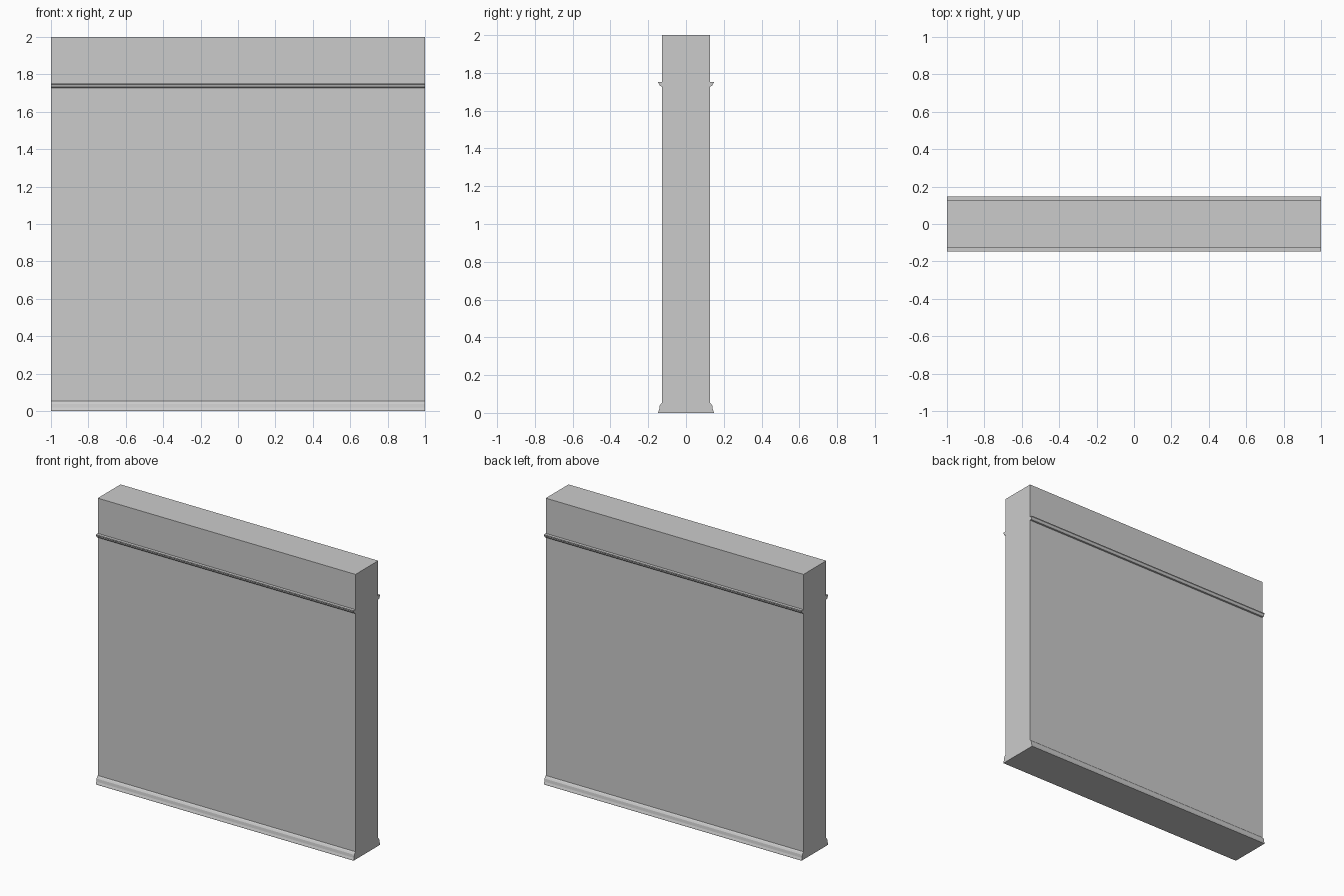
import bpy
import bmesh

cube = bpy.data.objects.get("Cube")
if cube:
    bpy.data.objects.remove(cube, do_unlink=True)

HALF_LENGTH = 1.0
WALL = 0.126    # half thickness of the wall
EDGE = 0.147    # reach of the mouldings

plaster = bpy.data.materials.new("grey plaster")
plaster.use_nodes = True
colour = (0.6, 0.6, 0.6, 1)
plaster.diffuse_color = colour
plaster.node_tree.nodes["Principled BSDF"].inputs["Base Color"].default_value = colour


def extrude_profile(name, profile):
    """Sweep a (y, z) outline along the length of the wall."""
    bm = bmesh.new()
    face = bm.faces.new([bm.verts.new((-HALF_LENGTH, y, z)) for y, z in profile])
    swept = bmesh.ops.extrude_face_region(bm, geom=[face], use_keep_orig=True)
    for v in swept["geom"]:
        if isinstance(v, bmesh.types.BMVert):
            v.co.x = HALF_LENGTH
    bmesh.ops.recalc_face_normals(bm, faces=bm.faces)
    mesh = bpy.data.meshes.new(name)
    bm.to_mesh(mesh)
    bm.free()
    mesh.materials.append(plaster)
    obj = bpy.data.objects.new(name, mesh)
    bpy.context.collection.objects.link(obj)


# Main wall slab
extrude_profile("wall", [(-WALL, 0), (WALL, 0), (WALL, 2), (-WALL, 2)])

# Skirting and picture rail on both faces
skirting = [(WALL, 0), (EDGE, 0), (EDGE, 0.005), (0.142, 0.018),
            (0.139, 0.038), (0.133, 0.048), (WALL, 0.055)]
rail = [(WALL, 1.728), (0.136, 1.73), (0.141, 1.737), (0.143, 1.743),
        (EDGE, 1.747), (EDGE, 1.753), (WALL, 1.753)]
for side, sign in (("front", -1), ("back", 1)):
    extrude_profile(side + "_skirting", [(sign * y, z) for y, z in skirting])
    extrude_profile(side + "_picture_rail", [(sign * y, z) for y, z in rail])
